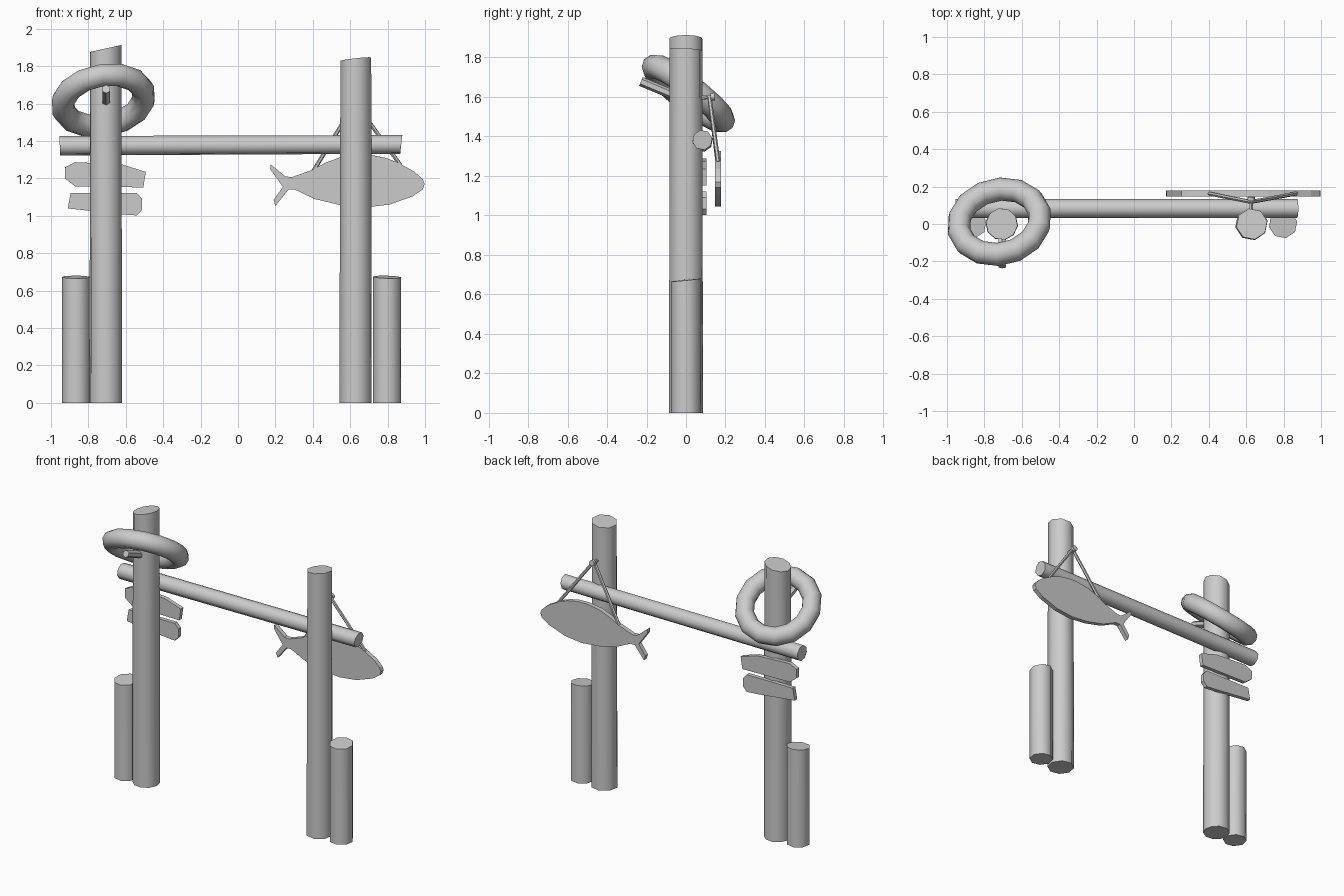
import bpy, bmesh
from math import pi
from mathutils import Vector, Matrix

cube = bpy.data.objects.get("Cube")
if cube:
    bpy.data.objects.remove(cube, do_unlink=True)

grey = bpy.data.materials.new("plain_grey")
grey.use_nodes = True
grey.diffuse_color = (0.6, 0.6, 0.6, 1)
grey.node_tree.nodes["Principled BSDF"].inputs["Base Color"].default_value = (0.6, 0.6, 0.6, 1)


def finish(name, bm, smooth=True):
    """Turn a bmesh into a grey object, smooth except at sharp edges."""
    bmesh.ops.recalc_face_normals(bm, faces=bm.faces[:])
    mesh = bpy.data.meshes.new(name)
    bm.to_mesh(mesh)
    bm.free()
    mesh.materials.append(grey)
    obj = bpy.data.objects.new(name, mesh)
    bpy.context.collection.objects.link(obj)
    if smooth:
        bpy.ops.object.select_all(action='DESELECT')
        obj.select_set(True)
        bpy.context.view_layer.objects.active = obj
        bpy.ops.object.shade_smooth_by_angle(angle=pi / 3.5)
    return obj


def rod(name, start, end, r1, r2=None, sides=8, turn=0.2, slant=(0, 0)):
    """Round bar between two points; slant tilts the cut at the far end."""
    start, end = Vector(start), Vector(end)
    axis = end - start
    bm = bmesh.new()
    bmesh.ops.create_cone(bm, cap_ends=True, segments=sides, radius1=r1,
                          radius2=r2 or r1, depth=axis.length)
    bmesh.ops.rotate(bm, verts=bm.verts[:], matrix=Matrix.Rotation(turn, 3, 'Z'))
    for v in bm.verts:
        if v.co.z > 0:
            v.co.z += slant[0] * v.co.x + slant[1] * v.co.y
    if axis.xy.length > 1e-4:
        bm.transform(axis.to_track_quat('Z', 'Y').to_matrix().to_4x4())
    bmesh.ops.translate(bm, verts=bm.verts[:], vec=(start + end) / 2)
    return finish(name, bm)


def board(name, outline, y0, y1):
    """Flat board cut from an x-z outline."""
    bm = bmesh.new()
    face = bm.faces.new([bm.verts.new((x, y0, z)) for x, z in outline])
    out = bmesh.ops.extrude_face_region(bm, geom=[face])
    verts = [g for g in out["geom"] if isinstance(g, bmesh.types.BMVert)]
    bmesh.ops.translate(bm, verts=verts, vec=(0, y1 - y0, 0))
    return finish(name, bm, smooth=False)


# Tall and short posts
rod("right_tall_post", (-0.707, 0, 0), (-0.707, 0, 1.895), 0.087, 0.085, sides=10, slant=(0.22, 0))
rod("left_tall_post", (0.628, 0, 0), (0.63, 0, 1.838), 0.088, 0.084, slant=(-0.06, -0.11))
rod("right_short_post", (-0.865, 0, 0), (-0.865, 0, 0.673), 0.077, slant=(0, 0.1))
rod("left_short_post", (0.797, 0, 0), (0.797, 0, 0.673), 0.077, slant=(-0.03, 0.1))

# Crossbeam
rod("crossbeam", (-0.953, 0.083, 1.375), (0.873, 0.083, 1.382), 0.053, 0.051, slant=(0, 0.12))

# Ring hung over the post, resting on a peg
bm = bmesh.new()
major, minor, ring_r, tube_r = 14, 10, 0.221, 0.062
rings = []
for i in range(major):
    spin = Matrix.Rotation(2 * pi * i / major, 3, 'Z')
    rings.append([bm.verts.new(spin @ (Vector((ring_r, 0, 0)) +
                  Matrix.Rotation(2 * pi * j / minor, 3, 'Y') @ Vector((tube_r, 0, 0))))
                  for j in range(minor)])
for i in range(major):
    a, b = rings[i], rings[(i + 1) % major]
    for j in range(minor):
        k = (j + 1) % minor
        bm.faces.new((a[j], b[j], b[k], a[k]))
tilt = Vector((-0.15, 0.61, 0.78)).to_track_quat('Z', 'Y').to_matrix().to_4x4()
bm.transform(Matrix.Translation((-0.72, 0.012, 1.617)) @ tilt)
ring = finish("hanging_ring", bm)
rod("ring_peg", (-0.705, -0.04, 1.6), (-0.705, -0.228, 1.678), 0.024, sides=6, turn=0)

# Sign boards on the back of the post
board("upper_sign", [(-0.925, 1.26), (-0.87, 1.287), (-0.62, 1.275), (-0.493, 1.235),
                     (-0.506, 1.152), (-0.87, 1.158), (-0.925, 1.2)], 0.075, 0.103)
board("lower_sign", [(-0.895, 1.122), (-0.54, 1.122), (-0.512, 1.09), (-0.512, 1.033),
                     (-0.54, 1.002), (-0.62, 1.008), (-0.91, 1.04)], 0.075, 0.103)

# Fish board
board("fish_board", [
    (0.175, 1.275), (0.255, 1.21), (0.29, 1.208), (0.395, 1.245), (0.47, 1.285), (0.545, 1.313),
    (0.64, 1.327), (0.715, 1.325), (0.79, 1.31), (0.855, 1.285), (0.945, 1.235), (0.988, 1.195),
    (0.998, 1.17), (0.988, 1.142), (0.935, 1.105), (0.81, 1.06), (0.68, 1.045), (0.545, 1.058),
    (0.41, 1.09), (0.305, 1.14), (0.27, 1.14), (0.2, 1.053), (0.19, 1.085), (0.24, 1.155),
    (0.172, 1.25)], 0.148, 0.178)

# Nail and the two ropes holding the fish
rod("nail", (0.626, 0.06, 1.595), (0.626, 0.13, 1.6), 0.01, sides=6)
rod("nail_head", (0.626, 0.125, 1.6), (0.626, 0.145, 1.602), 0.02)
for side, foot in (("right", (0.4, 0.163, 1.235)), ("left", (0.87, 0.163, 1.27))):
    rod(side + "_rope", foot, (0.626, 0.118, 1.605), 0.011, sides=6)
